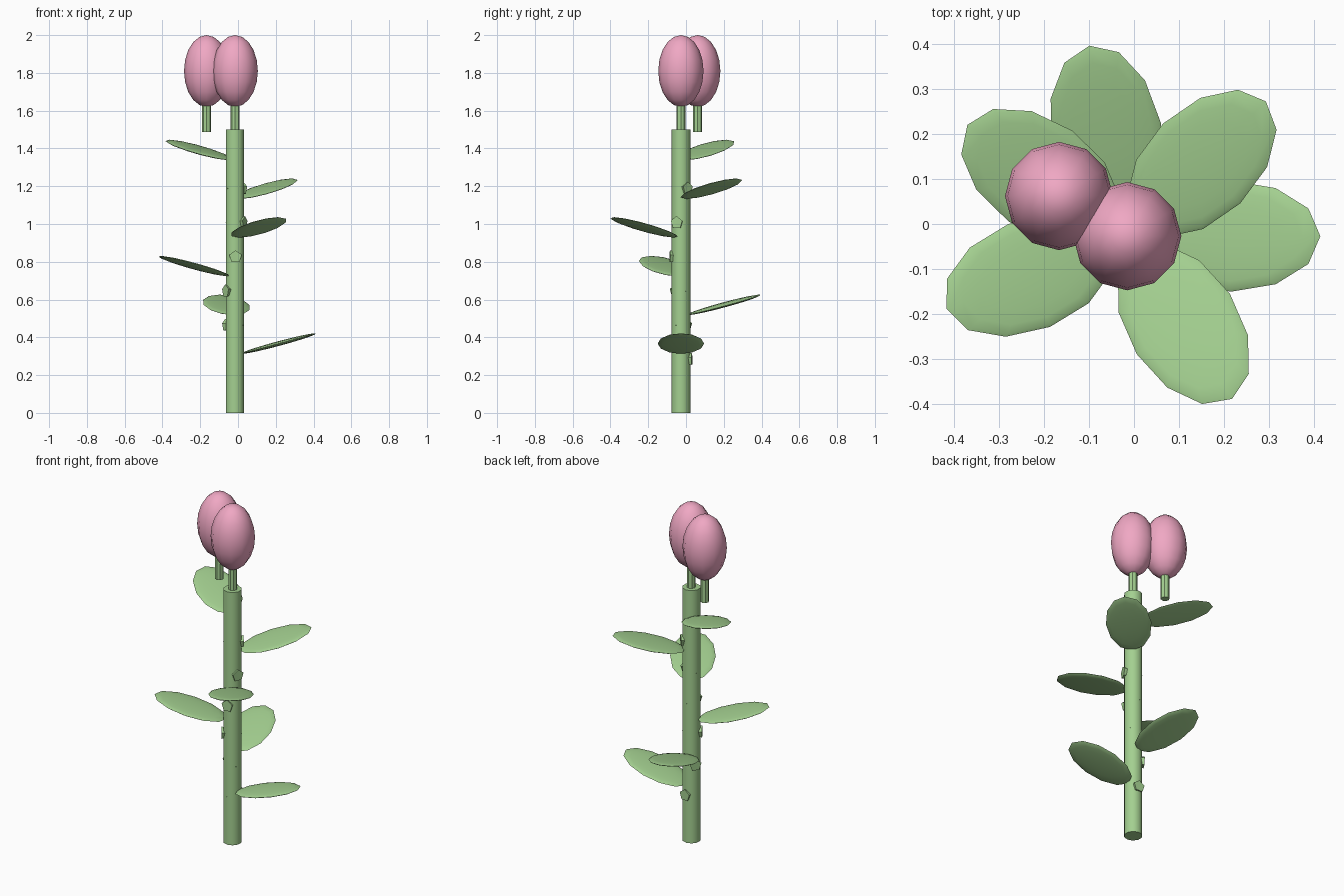
import bpy, bmesh
from math import radians, pi
from mathutils import Matrix

if "Cube" in bpy.data.objects:
    bpy.data.objects.remove(bpy.data.objects["Cube"])

CX, CY = -0.017, -0.027


def material(name, rgb):
    m = bpy.data.materials.new(name)
    m.diffuse_color = (*rgb, 1)
    m.use_nodes = True
    m.node_tree.nodes["Principled BSDF"].inputs["Base Color"].default_value = m.diffuse_color
    return m


GREEN = material("leaf_green", (0.37, 0.63, 0.28))
PINK = material("petal_pink", (0.87, 0.39, 0.55))


def finish(name, bm, mat, angle):
    mesh = bpy.data.meshes.new(name)
    bm.to_mesh(mesh)
    bm.free()
    mesh.materials.append(mat)
    ob = bpy.data.objects.new(name, mesh)
    bpy.context.collection.objects.link(ob)
    bpy.ops.object.select_all(action='DESELECT')
    ob.select_set(True)
    bpy.context.view_layer.objects.active = ob
    bpy.ops.object.shade_smooth_by_angle(angle=radians(angle))
    return ob


def cone(name, sides, r1, r2, depth, matrix):
    bm = bmesh.new()
    bmesh.ops.create_cone(bm, cap_ends=True, segments=sides, radius1=r1,
                          radius2=r2, depth=depth, matrix=matrix)
    finish(name, bm, GREEN, 40)


def ellipsoid(name, rings, radii, matrix, mat):
    bm = bmesh.new()
    bmesh.ops.create_uvsphere(bm, u_segments=12, v_segments=rings, radius=1,
                              matrix=matrix @ Matrix.Diagonal((*radii, 1)))
    finish(name, bm, mat, 60)


def at(x, y, z):
    return Matrix.Translation((x, y, z))


# Main stem
cone("stem", 10, 0.05, 0.05, 1.5, at(CX, CY, 0.75))

# Leaves spiralling up the stem, tilted upwards
for i in range(6):
    m = (at(CX, CY, 0.367 + 0.205 * i) @ Matrix.Rotation(radians(101 * i), 4, 'Z')
         @ at(0.232, 0, 0) @ Matrix.Rotation(radians(-15), 4, 'Y'))
    ellipsoid(f"leaf_{i + 1}", 10, (0.205, 0.123, 0.0125), m, GREEN)

# Thorns: five-sided cones with the broad end outwards, tip through the stem
for i in range(6):
    m = (at(CX, CY, 0.283 + 0.181 * i)
         @ Matrix.Rotation(radians(85 + 63 * i), 4, 'Z')
         @ at(0.0025, 0, 0)
         @ Matrix(((0, 0, 1, 0), (1, 0, 0, 0), (0, 1, 0, 0), (0, 0, 0, 1))))
    cone(f"thorn_{i + 1}", 5, 0, 0.035, 0.112, m)

# Flower buds on short stalks
for i, (x, y) in enumerate(((CX + 0.002, CY), (-0.166, 0.062))):
    cone(f"bud_stalk_{i + 1}", 8, 0.024, 0.024, 0.2, at(x, y, 1.588))
    ellipsoid(f"bud_{i + 1}", 10, (0.12, 0.12, 0.19), at(x, y, 1.81), PINK)
